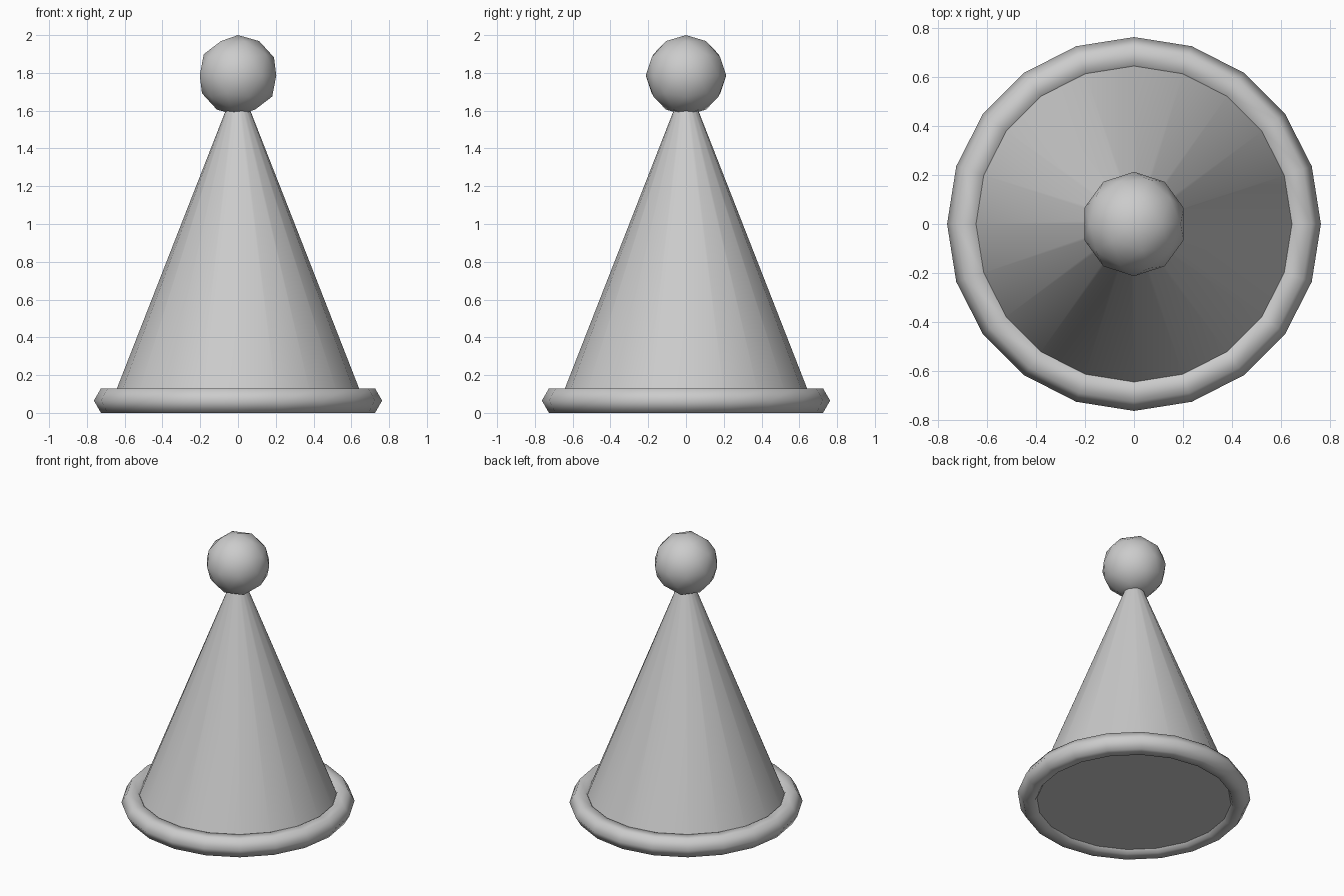
import bpy, math

if "Cube" in bpy.data.objects:
    bpy.data.objects.remove(bpy.data.objects["Cube"])

grey = bpy.data.materials.new("light grey")
grey.diffuse_color = (0.6, 0.6, 0.6, 1)
grey.use_nodes = True
grey.node_tree.nodes["Principled BSDF"].inputs["Base Color"].default_value = grey.diffuse_color


def finish(name, angle):
    ob = bpy.context.object
    ob.name = name
    ob.data.materials.append(grey)
    bpy.ops.object.shade_smooth_by_angle(angle=math.radians(angle))


# Hat cone, cut off inside the pompom, its base slightly recessed in the brim ring
base_z, tip_z = 0.025, 1.65
bpy.ops.mesh.primitive_cone_add(vertices=20, radius1=0.682, radius2=0.046, depth=tip_z - base_z,
                                location=(0, 0, (base_z + tip_z) / 2))
finish("hat_cone", 40)

# Brim ring with a hexagonal section
bpy.ops.mesh.primitive_torus_add(major_segments=20, minor_segments=6,
                                 major_radius=0.688, minor_radius=0.075,
                                 location=(0, 0, 0.065))
finish("brim_ring", 70)

# Pompom ball
bpy.ops.mesh.primitive_ico_sphere_add(subdivisions=2, radius=0.213, location=(0, 0, 1.787))
finish("pompom", 60)
